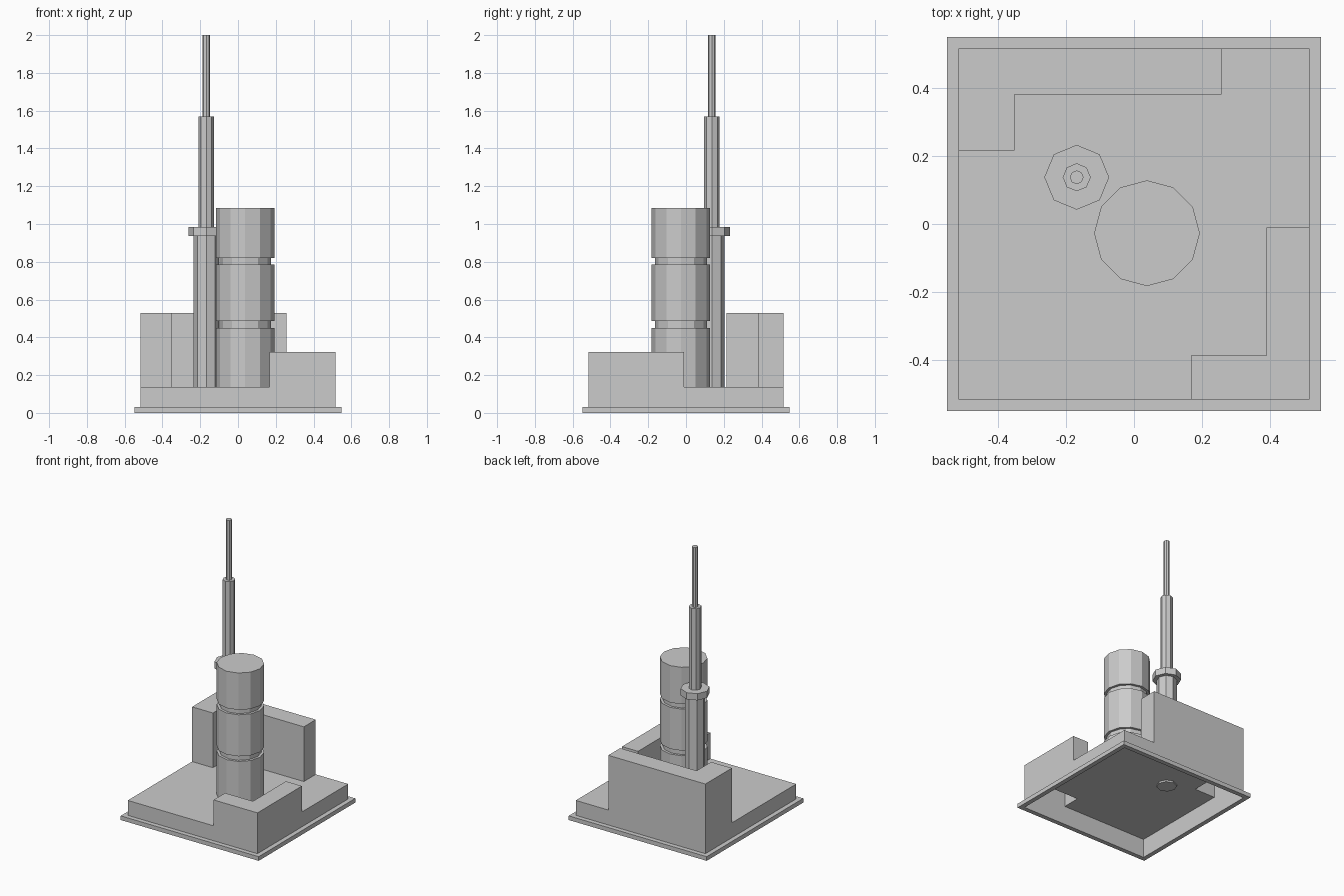
import bpy, bmesh
from math import cos, sin, pi

if "Cube" in bpy.data.objects:
    bpy.data.objects.remove(bpy.data.objects["Cube"])

FLOOR = 0.137   # top of the base block
S, F = 0.515, 0.548   # half widths of block and flange


def finish(bm, name):
    bmesh.ops.remove_doubles(bm, verts=bm.verts[:], dist=1e-5)
    mesh = bpy.data.meshes.new(name)
    bm.to_mesh(mesh)
    bm.free()
    bpy.context.collection.objects.link(bpy.data.objects.new(name, mesh))


def strip(bm, lower, upper):
    """Quads joining two closed loops of points."""
    a = [bm.verts.new(p) for p in lower]
    b = [bm.verts.new(p) for p in upper]
    n = len(a)
    for i in range(n):
        j = (i + 1) % n
        bm.faces.new((a[i], a[j], b[j], b[i]))


def at(loop, z):
    return [(x, y, z) for x, y in loop]


def cap(bm, points):
    bm.faces.new([bm.verts.new(p) for p in points])


def square(h):
    return [(-h, -h), (h, -h), (h, h), (-h, h)]


def lathe(name, centre, sides, profile, bottom):
    """Faceted turned part from (radius, z) pairs, closed at the top."""
    bm = bmesh.new()
    rings = [[(centre[0] + r * cos(2 * pi * i / sides),
               centre[1] + r * sin(2 * pi * i / sides), z) for i in range(sides)]
             for r, z in profile]
    for lower, upper in zip(rings, rings[1:]):
        strip(bm, lower, upper)
    cap(bm, rings[-1])
    if bottom:
        cap(bm, rings[0][::-1])
    finish(bm, name)


# Hollow base block with two raised L-shaped corners, open underneath
tall = [(-S, .215), (-.35, .215), (-.35, .38), (.257, .38), (.257, S), (-S, S)]
low = [(.167, -S), (S, -S), (S, -.01), (.388, -.01), (.388, -.385), (.167, -.385)]
floor = [(-S, -S), low[0], *low[:2:-1], low[2], (S, S), tall[4], *tall[3::-1]]
floor = [(-S, -S), low[0], low[5], low[4], low[3], low[2],
         (S, S), tall[4], tall[3], tall[2], tall[1], tall[0]]
bm = bmesh.new()
strip(bm, at(square(S), 0), at(square(S), FLOOR))
cap(bm, at(floor, FLOOR))
for loop, top in ((tall, 0.53), (low, 0.323)):
    strip(bm, at(loop, FLOOR), at(loop, top))
    cap(bm, at(loop, top))
finish(bm, "base_block")

# Thin flange around the foot of the block
bm = bmesh.new()
strip(bm, at(square(S), 0)[::-1], at(square(F), 0)[::-1])
strip(bm, at(square(F), 0), at(square(F), 0.03))
strip(bm, at(square(F), 0.03), at(square(S), 0.03))
finish(bm, "base_flange")

# Twelve-sided tank with two grooves
R, G = 0.155, 0.137
lathe("tank", (0.038, -0.027), 12,
      [(R, FLOOR), (R, .45), (G, .45), (G, .487), (R, .487), (R, .785),
       (G, .785), (G, .82), (R, .82), (R, 1.085)], False)

# Eight-sided stepped mast with collar
lathe("mast", (-0.168, 0.137), 8,
      [(.067, .125), (.067, .937), (.095, .937), (.095, .985), (.041, .985),
       (.041, 1.57), (.02, 1.57), (.02, 2.0)], True)
